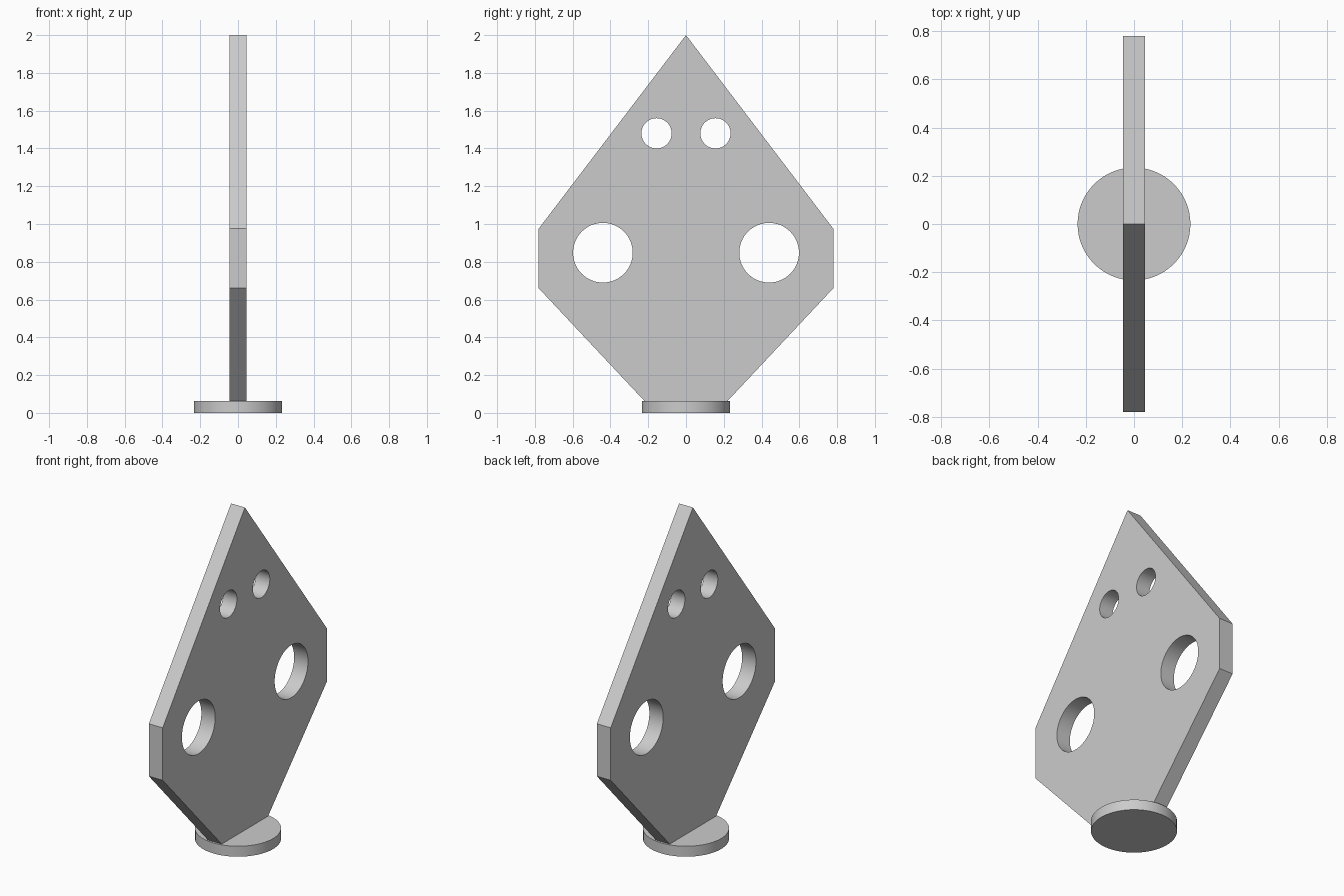
import bpy
import bmesh
from math import cos, sin, pi, radians

cube = bpy.data.objects.get("Cube")
if cube:
    bpy.data.objects.remove(cube, do_unlink=True)

grey = bpy.data.materials.new("plain grey")
grey.use_nodes = True
colour = (0.6, 0.6, 0.6, 1)
grey.diffuse_color = colour
grey.node_tree.nodes["Principled BSDF"].inputs["Base Color"].default_value = colour

THICK = 0.092
BASE_H = 0.063
BASE_R = 0.234


def activate(obj):
    bpy.ops.object.select_all(action="DESELECT")
    obj.select_set(True)
    bpy.context.view_layer.objects.active = obj


def circle(cx, cy, r, n=64):
    return [(cx + r * cos(2 * pi * i / n), cy + r * sin(2 * pi * i / n)) for i in range(n)]


def add_loop(curve, points):
    spline = curve.splines.new("POLY")
    spline.points.add(len(points) - 1)
    for p, (x, y) in zip(spline.points, points):
        p.co = (x, y, 0, 1)
    spline.use_cyclic_u = True


# Upright plate: mirrored outline with two pairs of round holes
half = [(0.22, BASE_H), (0.78, 0.66), (0.78, 0.975)]
outline = half + [(0, 2)] + [(-x, y) for x, y in reversed(half)]
profile = bpy.data.curves.new("plate", "CURVE")
profile.dimensions = "2D"
profile.fill_mode = "BOTH"
profile.extrude = THICK / 2
add_loop(profile, outline)
for side in (-1, 1):
    add_loop(profile, circle(side * 0.44, 0.848, 0.158))
    add_loop(profile, circle(side * 0.156, 1.48, 0.08))
plate = bpy.data.objects.new("plate", profile)
bpy.context.collection.objects.link(plate)
plate.rotation_euler = (radians(90), 0, radians(90))
activate(plate)
bpy.ops.object.convert(target="MESH")
plate = bpy.context.object

# Weld the caps to the rim
bm = bmesh.new()
bm.from_mesh(plate.data)
bmesh.ops.remove_doubles(bm, verts=bm.verts, dist=0.0001)
bmesh.ops.recalc_face_normals(bm, faces=bm.faces)
bm.to_mesh(plate.data)
bm.free()

# Round foot under the plate
bpy.ops.mesh.primitive_cylinder_add(vertices=64, radius=BASE_R, depth=BASE_H,
                                    location=(0, 0, BASE_H / 2))
foot = bpy.context.object
foot.name = "round_foot"

for obj in (plate, foot):
    obj.data.materials.clear()
    obj.data.materials.append(grey)
    activate(obj)
    bpy.ops.object.transform_apply(location=True, rotation=True, scale=True)
    bpy.ops.object.shade_smooth_by_angle(angle=radians(30))
